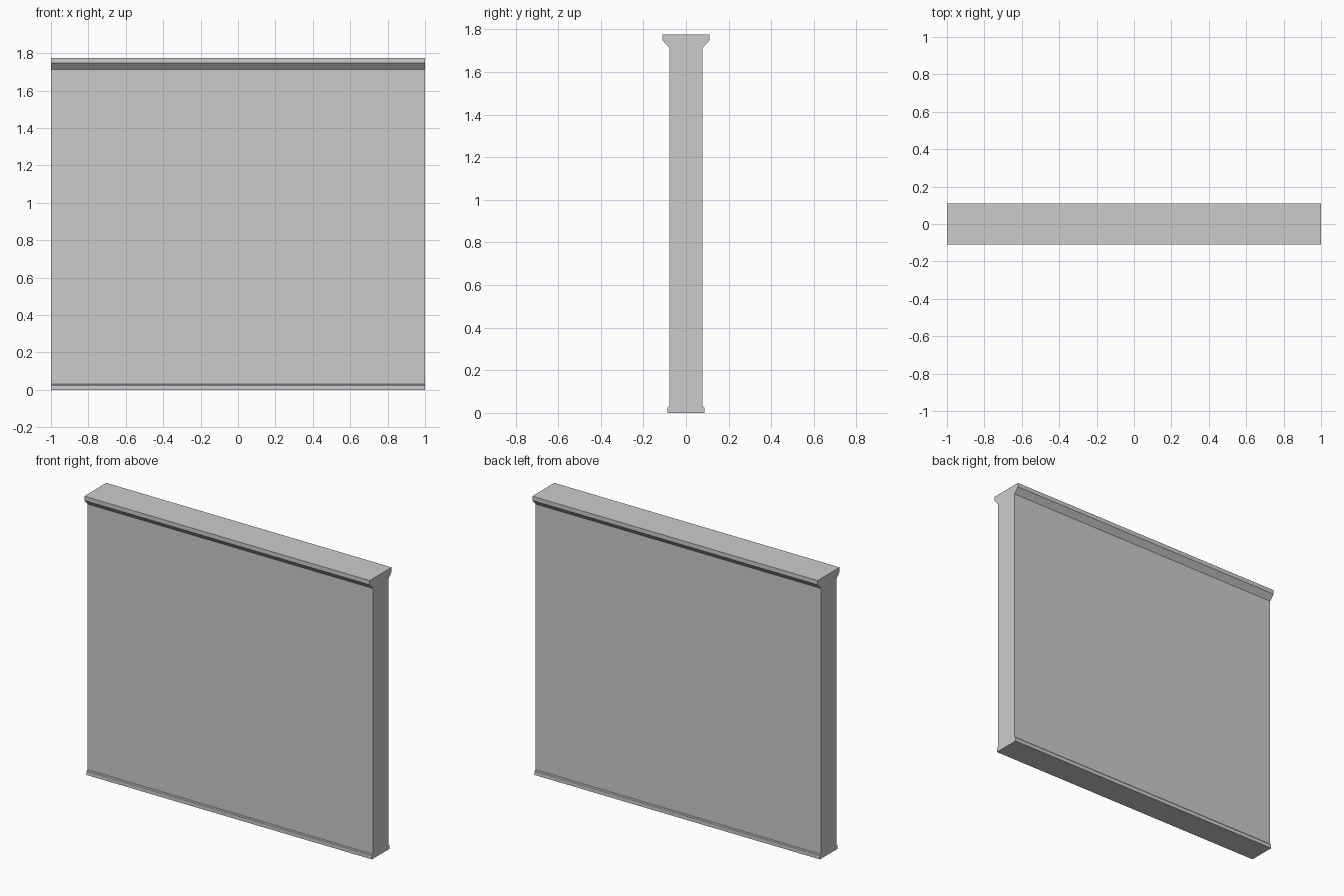
import bpy, bmesh

if "Cube" in bpy.data.objects:
    bpy.data.objects.remove(bpy.data.objects["Cube"])

# Half of the wall's cross-section (y, z), from foot to crown
half = [(0.087, 0.0), (0.087, 0.024), (0.083, 0.029), (0.078, 0.03),
        (0.078, 1.713), (0.083, 1.719), (0.11, 1.748), (0.11, 1.775)]
profile = half + [(-y, z) for y, z in reversed(half)]

# Wall with skirting and crown moulding, extruded along x
bm = bmesh.new()
face = bm.faces.new([bm.verts.new((-1, y, z)) for y, z in profile])
ext = bmesh.ops.extrude_face_region(bm, geom=[face], use_keep_orig=True)
verts = [v for v in ext["geom"] if isinstance(v, bmesh.types.BMVert)]
bmesh.ops.translate(bm, vec=(2, 0, 0), verts=verts)
bmesh.ops.recalc_face_normals(bm, faces=bm.faces[:])

mesh = bpy.data.meshes.new("wall_panel")
bm.to_mesh(mesh)
bm.free()
wall = bpy.data.objects.new("wall_panel", mesh)
bpy.context.collection.objects.link(wall)

# Soft moulding edges, sharp corners
bpy.context.view_layer.objects.active = wall
wall.select_set(True)
bpy.ops.object.shade_smooth_by_angle(angle=0.61)
